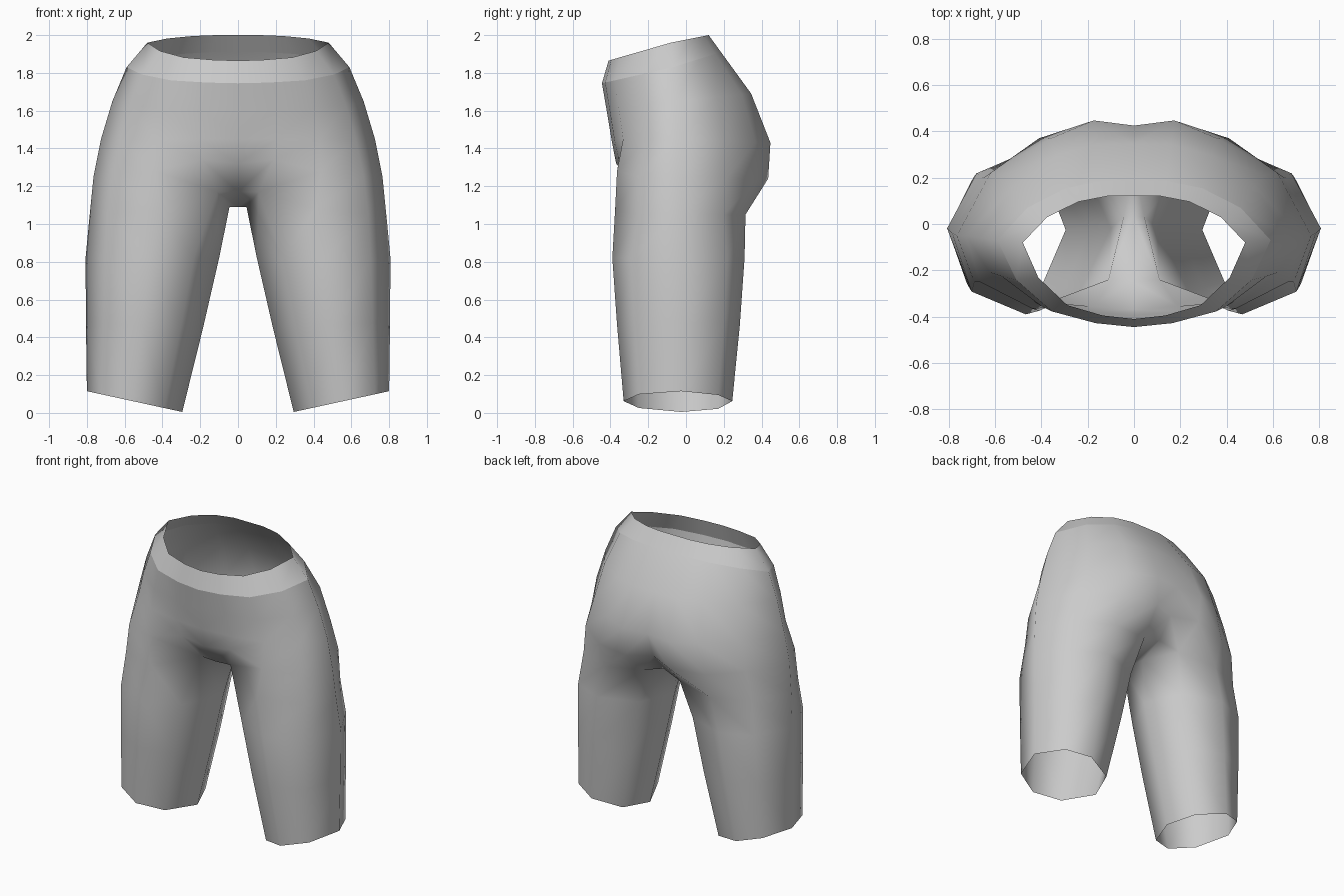
import bpy, bmesh

if "Cube" in bpy.data.objects:
    bpy.data.objects.remove(bpy.data.objects["Cube"])

grey = bpy.data.materials.new("light_grey_fabric")
grey.diffuse_color = (0.6, 0.6, 0.6, 1)
grey.use_nodes = True
grey.node_tree.nodes["Principled BSDF"].inputs["Base Color"].default_value = grey.diffuse_color

bm = bmesh.new()


def verts(points):
    return [bm.verts.new(p) for p in points]


def bridge(upper, lower, closed=False):
    """Skin two rings that run front -> outer side -> back."""
    n = len(upper)
    for i in range(n if closed else n - 1):
        j = (i + 1) % n
        bm.faces.new((lower[i], lower[j], upper[j], upper[i]))


# Torso half rings: shared outline, scaled per level
SIDE = [0, .28, .6, .86, 1, .78, .5, .24, 0]
DEPTH = [1, .955, .82, .46, 0, .55, .88, 1, 1]


def torso_ring(width, y_side, y_front, y_back, z_front, z_side, z_back, cheek=0):
    pts = []
    for i, (s, d) in enumerate(zip(SIDE, DEPTH)):
        y_end, z_end = (y_front, z_front) if i < 4 else (y_back, z_back)
        y = y_side + (y_end - y_side) * d + (cheek if i == 7 else 0)
        pts.append((width * s, y, z_side + (z_end - z_side) * d))
    return verts(pts)


waist = torso_ring(.48, -.08, -.41, .12, 1.865, 1.96, 2.0)
band = torso_ring(.59, -.07, -.445, .185, 1.745, 1.83, 1.91)
hip = torso_ring(.665, -.06, -.42, .345, 1.60, 1.65, 1.69)
seat = torso_ring(.725, -.05, -.395, .425, 1.45, 1.45, 1.43, .022)

# Lowest torso ring, dipping between the legs
base = verts([(0, -.37, 1.32), (.19, -.355, 1.34), (.44, -.365, 1.28),
              (.665, -.25, 1.25), (.765, -.05, 1.25), (.62, .22, 1.25),
              (.41, .37, 1.23), (.17, .435, 1.24), (0, .36, 1.25)])

# Crotch centre line and the top ring of the leg
crotch = verts([(0, -.25, 1.17), (0, .03, 1.09), (0, .25, 1.12)])
thigh = verts([(.11, -.24, 1.17), (.41, -.375, 1.08), (.69, -.25, 1.05),
               (.785, -.04, 1.05), (.65, .2, 1.05), (.41, .315, 1.05),
               (.14, .27, 1.08), (.045, .03, 1.09)])

for a, b in ((waist, band), (band, hip), (hip, seat), (seat, base)):
    bridge(a, b)
bridge(base, [crotch[0]] + thigh[:7] + [crotch[2]])
bm.faces.new((crotch[1], thigh[7], thigh[0], crotch[0]))
bm.faces.new((crotch[2], thigh[6], thigh[7], crotch[1]))

# Leg rings: eight-sided outline, scaled per level
ACROSS = [.19, .52, .85, 1, .82, .52, .15, 0]
ALONG = [.14, 0, .14, .53, .87, 1, .87, .53]


def leg_ring(x_in, x_out, y_front, y_back, z_in, z_out):
    return verts([(x_in + (x_out - x_in) * u, y_front + (y_back - y_front) * v,
                   z_in + (z_out - z_in) * u) for u, v in zip(ACROSS, ALONG)])


legs = [thigh,
        leg_ring(.10, .807, -.39, .31, .82, .82),
        leg_ring(.185, .805, -.365, .285, .45, .48),
        leg_ring(.295, .80, -.33, .245, .005, .115)]
for a, b in zip(legs, legs[1:]):
    bridge(a, b, closed=True)

# Smooth fabric with a crisp lower edge on the waistband
for f in bm.faces:
    f.smooth = True
for v, w in zip(band, band[1:]):
    bm.edges.get((v, w)).smooth = False

mesh = bpy.data.meshes.new("shorts")
bm.to_mesh(mesh)
bm.free()
mesh.materials.append(grey)
shorts = bpy.data.objects.new("shorts", mesh)
bpy.context.collection.objects.link(shorts)

# Left half
mirror = shorts.modifiers.new("mirror", 'MIRROR')
mirror.use_axis[0] = True
mirror.use_clip = True
mirror.merge_threshold = 0.001
